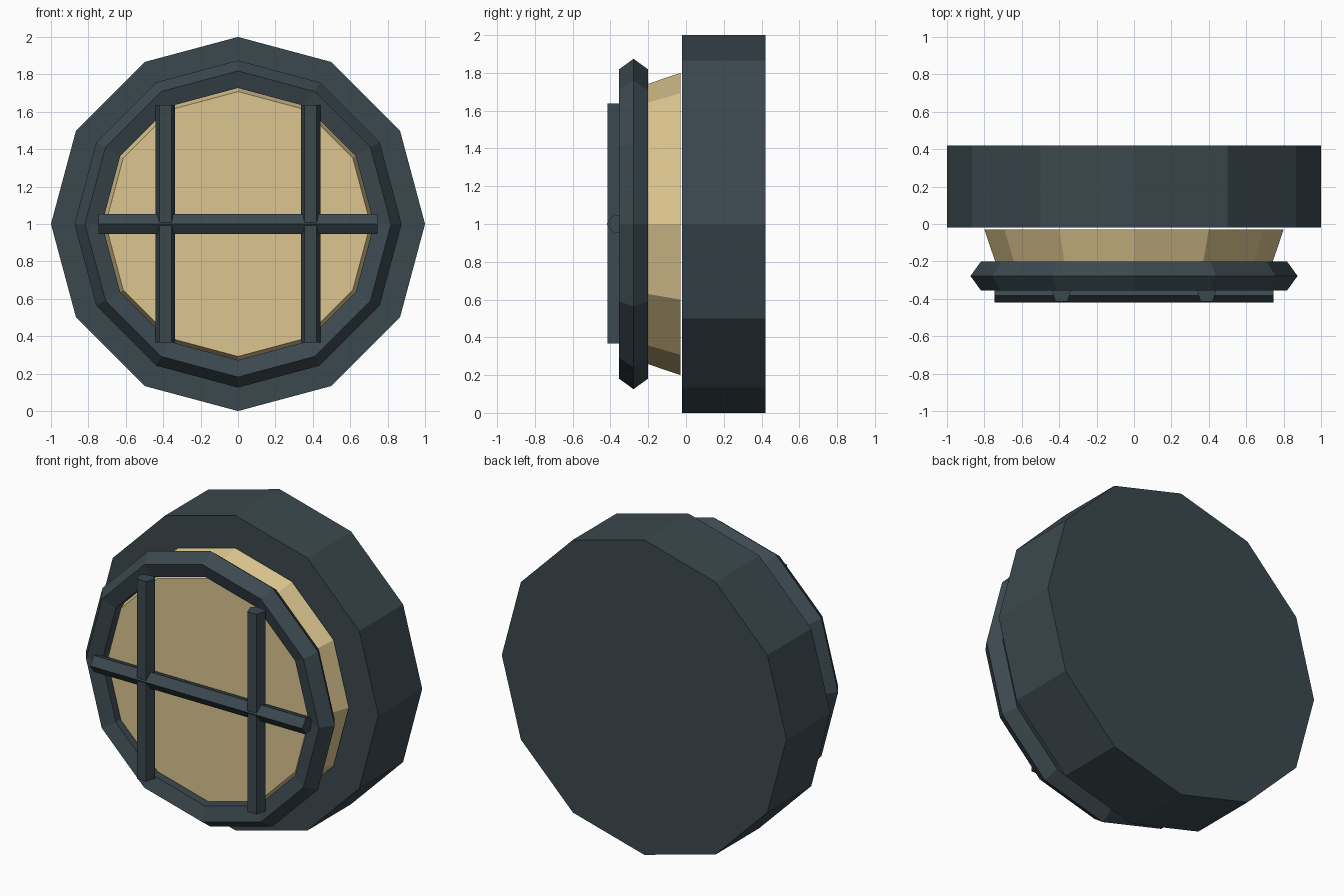
import bpy, bmesh
from math import sin, cos, tau, pi
from mathutils import Matrix

cube = bpy.data.objects.get("Cube")
if cube:
    bpy.data.objects.remove(cube, do_unlink=True)

SIDES = 12
AXIS_Z = 1.0


def material(name, color):
    mat = bpy.data.materials.new(name)
    mat.use_nodes = True
    mat.diffuse_color = (*color, 1)
    for node in mat.node_tree.nodes:
        if node.type == 'BSDF_PRINCIPLED':
            node.inputs["Base Color"].default_value = (*color, 1)
            node.inputs["Roughness"].default_value = 0.7
    return mat


dark = material("dark slate", (0.044, 0.066, 0.078))
glow = material("warm cream", (0.715, 0.56, 0.275))


def finish(name, bm, mat):
    bmesh.ops.recalc_face_normals(bm, faces=bm.faces)
    mesh = bpy.data.meshes.new(name)
    bm.to_mesh(mesh)
    bm.free()
    mesh.materials.append(mat)
    obj = bpy.data.objects.new(name, mesh)
    bpy.context.collection.objects.link(obj)
    return obj


def frustum(name, mat, r_front, y_front, r_back, y_back):
    """Closed drum lying along y."""
    bm = bmesh.new()
    bmesh.ops.create_cone(bm, cap_ends=True, segments=SIDES, radius1=r_front,
                          radius2=r_back, depth=y_back - y_front)
    turn = Matrix.Rotation(-pi / 2, 4, 'X')
    shift = Matrix.Translation((0, (y_front + y_back) / 2, AXIS_Z))
    bmesh.ops.transform(bm, matrix=shift @ turn, verts=bm.verts)
    return finish(name, bm, mat)


def pentagon(radius, start):
    return [(radius * cos(start + tau * i / 5), radius * sin(start + tau * i / 5))
            for i in range(5)]


def ring(name, mat, major, minor, y):
    """Twelve-sided ring around y with a five-sided section."""
    bm = bmesh.new()
    loops = []
    for k in range(SIDES):
        a = tau * k / SIDES
        loops.append([bm.verts.new(((major + u) * cos(a), y + v, AXIS_Z + (major + u) * sin(a)))
                      for u, v in pentagon(minor, 0)])
    for k in range(SIDES):
        one, two = loops[k], loops[(k + 1) % SIDES]
        for i in range(5):
            j = (i + 1) % 5
            bm.faces.new((one[i], one[j], two[j], two[i]))
    return finish(name, bm, mat)


def bar(name, mat, radius, start, place, low, high):
    """Five-sided rod; place(across, depth, along) gives a point."""
    bm = bmesh.new()
    section = pentagon(radius, start)
    ends = [[bm.verts.new(place(u, v, t)) for u, v in section] for t in (low, high)]
    for i in range(5):
        j = (i + 1) % 5
        bm.faces.new((ends[0][i], ends[0][j], ends[1][j], ends[1][i]))
    for end in ends:
        bm.faces.new(end)
    return finish(name, bm, mat)


# Main drum and glowing lens
frustum("housing", dark, 1.0, -0.02, 1.0, 0.42)
frustum("lens", glow, 0.708, -0.30, 0.80, -0.03)

# Rim around the lens
ring("rim", dark, 0.793, 0.0815, -0.278)

# Guard bars: ridge forward across, flat side forward upright
BAR_Y, BAR_R = -0.365, 0.055
bar("cross_bar", dark, BAR_R, -pi / 2,
    lambda u, v, t: (t, BAR_Y + v, AXIS_Z + u), -0.745, 0.745)
for side, x in (("left", 0.388), ("right", -0.388)):
    bar(side + "_upright_bar", dark, BAR_R, pi / 2,
        lambda u, v, t: (x + u, BAR_Y - 0.005 + v, t), 0.367, 1.637)
